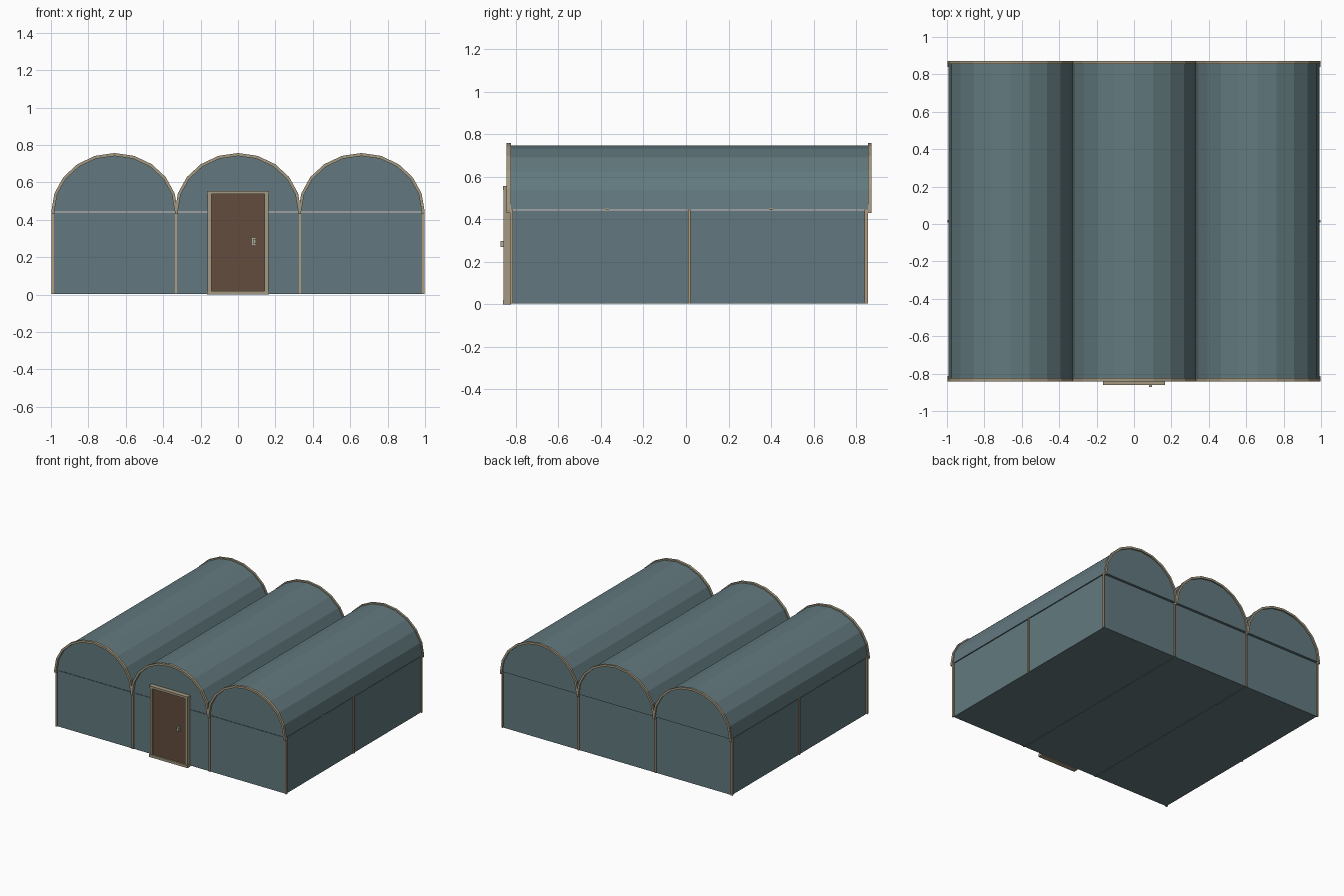
import bpy, bmesh, math

if "Cube" in bpy.data.objects:
    bpy.data.objects.remove(bpy.data.objects["Cube"])


def material(name, rgb):
    m = bpy.data.materials.new(name)
    m.diffuse_color = (*rgb, 1)
    m.use_nodes = True
    m.node_tree.nodes["Principled BSDF"].inputs["Base Color"].default_value = m.diffuse_color
    return m


TEAL = material("blue_grey_panel", (0.122, 0.191, 0.209))
TAN = material("tan_trim", (0.37, 0.32, 0.22))
WOOD = material("warm_post", (0.44, 0.33, 0.20))
BROWN = material("brown_door", (0.127, 0.072, 0.048))
METAL = material("pale_handle", (0.42, 0.42, 0.35))


def finish(name, bm, mat):
    bmesh.ops.recalc_face_normals(bm, faces=bm.faces)
    me = bpy.data.meshes.new(name)
    bm.to_mesh(me)
    bm.free()
    me.materials.append(mat)
    ob = bpy.data.objects.new(name, me)
    bpy.context.collection.objects.link(ob)
    return ob


def box(name, x, y, z, mat):
    """Box from (low, high) pairs on each axis."""
    bm = bmesh.new()
    bmesh.ops.create_cube(bm, size=1)
    for v in bm.verts:
        for i, (lo, hi) in enumerate((x, y, z)):
            v.co[i] = (lo + hi) / 2 + v.co[i] * (hi - lo)
    return finish(name, bm, mat)


def arch(cx, rx, rz):
    """Ten-sided half ellipse rising from the eaves."""
    return [(cx + rx * math.cos(math.pi * i / 10),
             EAVES + rz * math.sin(math.pi * i / 10)) for i in range(11)]


def extrude_y(name, loop, y0, y1, mat):
    """Extrude an x-z outline from y0 to y1."""
    bm = bmesh.new()
    a = [bm.verts.new((x, y0, z)) for x, z in loop]
    b = [bm.verts.new((x, y1, z)) for x, z in loop]
    n = len(loop)
    bm.faces.new(a)
    bm.faces.new(b[::-1])
    for i in range(n):
        j = (i + 1) % n
        bm.faces.new((a[i], b[i], b[j], a[j]))
    return finish(name, bm, mat)


def arch_band(name, cx, y0, y1, mat):
    """Curved rim strip with short straight feet."""
    outer = arch(cx, 0.338, 0.312)
    inner = arch(cx, 0.322, 0.296)
    foot = EAVES - 0.015
    outer = [(outer[0][0], foot)] + outer + [(outer[-1][0], foot)]
    inner = [(inner[0][0], foot)] + inner + [(inner[-1][0], foot)]
    bm = bmesh.new()
    rings = [[bm.verts.new((x, y, z)) for x, z in pts]
             for pts, y in ((outer, y0), (outer, y1), (inner, y1), (inner, y0))]
    for k in range(4):
        r, s = rings[k], rings[(k + 1) % 4]
        for i in range(len(r) - 1):
            bm.faces.new((r[i], r[i + 1], s[i + 1], s[i]))
    for end in (0, -1):
        bm.faces.new([r[end] for r in rings])
    return finish(name, bm, mat)


EAVES = 0.445
FRONT, BACK = -0.82, 0.847

# Three bays: wall block, vaulted roof and a rim at each end
for n, cx in enumerate((-0.66, 0, 0.66), 1):
    box(f"bay_walls_{n}", (cx - 0.328, cx + 0.328), (FRONT, BACK), (0.004, EAVES - 0.005), TEAL)
    extrude_y(f"vaulted_roof_{n}", arch(cx, 0.331, 0.302), FRONT - 0.005, 0.86, TEAL)
    arch_band(f"front_rim_{n}", cx, -0.843, -0.823, TAN)
    arch_band(f"back_rim_{n}", cx, 0.855, 0.871, TAN)

# Posts at the bay divisions and halfway along the sides
for n, px in enumerate((-0.991, -0.332, 0.332, 0.991), 1):
    w = 0.006
    box(f"front_post_{n}", (px - w, px + w), (FRONT - 0.008, FRONT + 0.008), (0.004, EAVES), WOOD)
    box(f"back_post_{n}", (px - w, px + w), (BACK - 0.008, BACK + 0.008), (0.004, EAVES), WOOD)
for side, s in (("left", -1), ("right", 1)):
    xs = sorted((s * 0.982, s * 0.996))
    box(f"{side}_middle_post", xs, (0.009, 0.021), (0.004, EAVES), WOOD)
    # Small purlin ends under the eaves
    for n, y in enumerate((-0.37, 0.40), 1):
        box(f"{side}_purlin_end_{n}", sorted((s * 0.98, s * 0.993)),
            (y - 0.009, y + 0.009), (0.444, 0.452), TAN)

# Door with frame, header, sill and handle
box("door_panel", (-0.145, 0.145), (-0.848, -0.82), (0.015, 0.545), BROWN)
for side, s in (("left", -1), ("right", 1)):
    box(f"{side}_door_jamb", sorted((s * 0.142, s * 0.162)), (-0.857, -0.822), (0.015, 0.545), TAN)
box("door_header", (-0.167, 0.167), (-0.861, -0.822), (0.538, 0.555), TAN)
box("door_sill", (-0.167, 0.167), (-0.861, -0.822), (0.0, 0.02), TAN)
box("door_handle_plate", (0.076, 0.094), (-0.854, -0.846), (0.265, 0.302), METAL)
box("door_handle", (0.079, 0.096), (-0.872, -0.852), (0.27, 0.297), METAL)
